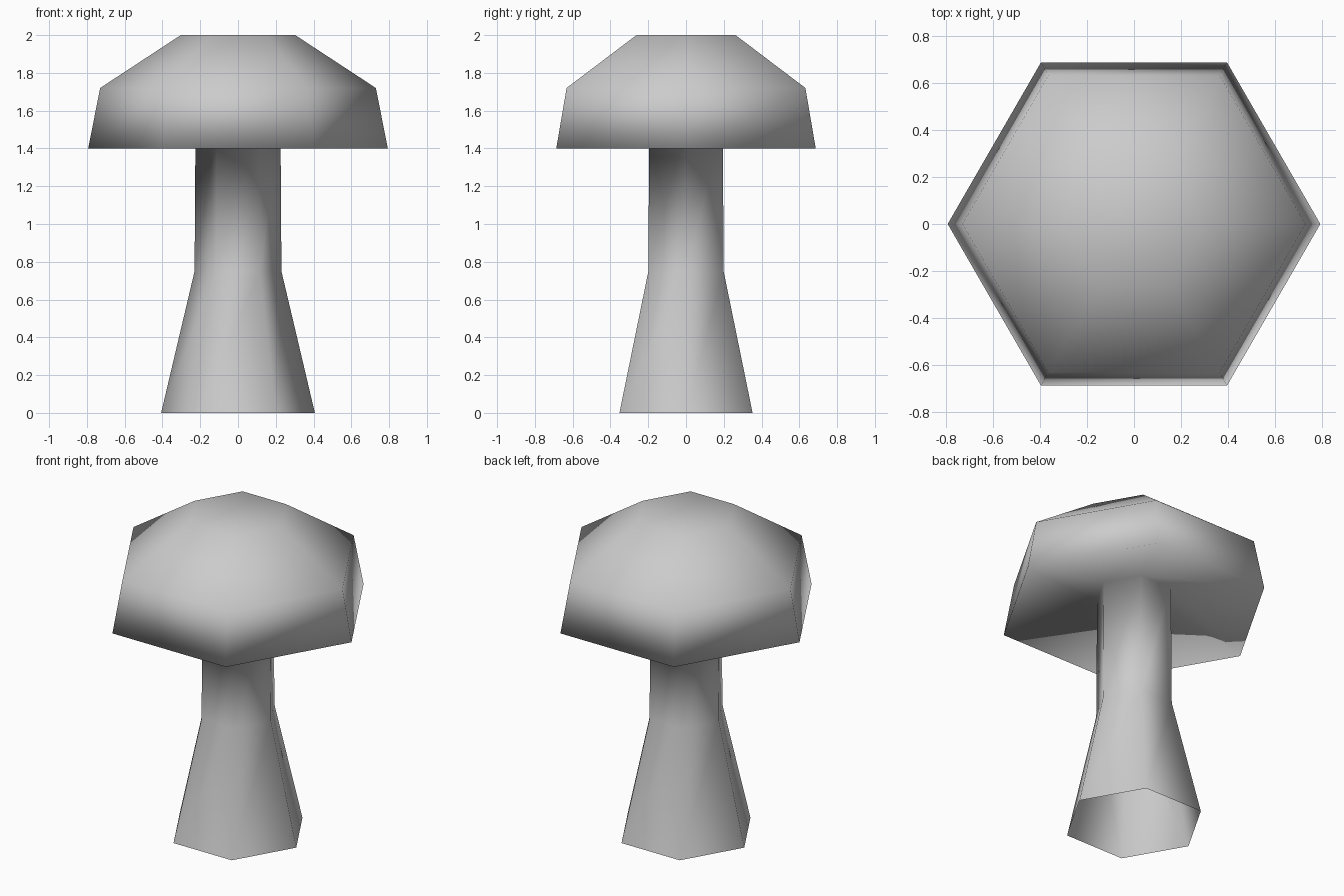
import bpy, bmesh, math

# Remove the default object
cube = bpy.data.objects.get("Cube")
if cube:
    bpy.data.objects.remove(cube, do_unlink=True)

SIDES = 6

# Profile as (radius, height): stem foot, stem waist, stem top under the cap,
# cap rim, cap shoulder, cap crown
PROFILE = [(0.407, 0), (0.23, 0.75), (0.225, 1.51),
           (0.793, 1.4), (0.73, 1.72), (0.303, 2)]


def make_material(name, colour):
    mat = bpy.data.materials.new(name)
    mat.use_nodes = True
    mat.diffuse_color = colour
    for node in mat.node_tree.nodes:
        if node.type == 'BSDF_PRINCIPLED':
            node.inputs["Base Color"].default_value = colour
    return mat


def ring(bm, radius, z):
    step = math.tau / SIDES
    return [bm.verts.new((radius * math.cos(i * step), radius * math.sin(i * step), z))
            for i in range(SIDES)]


# Mushroom: one continuous skin, open at the foot and closed at the crown
bm = bmesh.new()
rings = [ring(bm, r, z) for r, z in PROFILE]
for low, high in zip(rings, rings[1:]):
    for i in range(SIDES):
        j = (i + 1) % SIDES
        bm.faces.new((low[i], low[j], high[j], high[i]))
bm.faces.new(rings[-1])

# Smooth shading everywhere, including the rim
for face in bm.faces:
    face.smooth = True

mesh = bpy.data.meshes.new("mushroom")
bm.to_mesh(mesh)
bm.free()
mesh.materials.append(make_material("light grey", (0.6, 0.6, 0.6, 1)))
mushroom = bpy.data.objects.new("mushroom", mesh)
bpy.context.collection.objects.link(mushroom)
